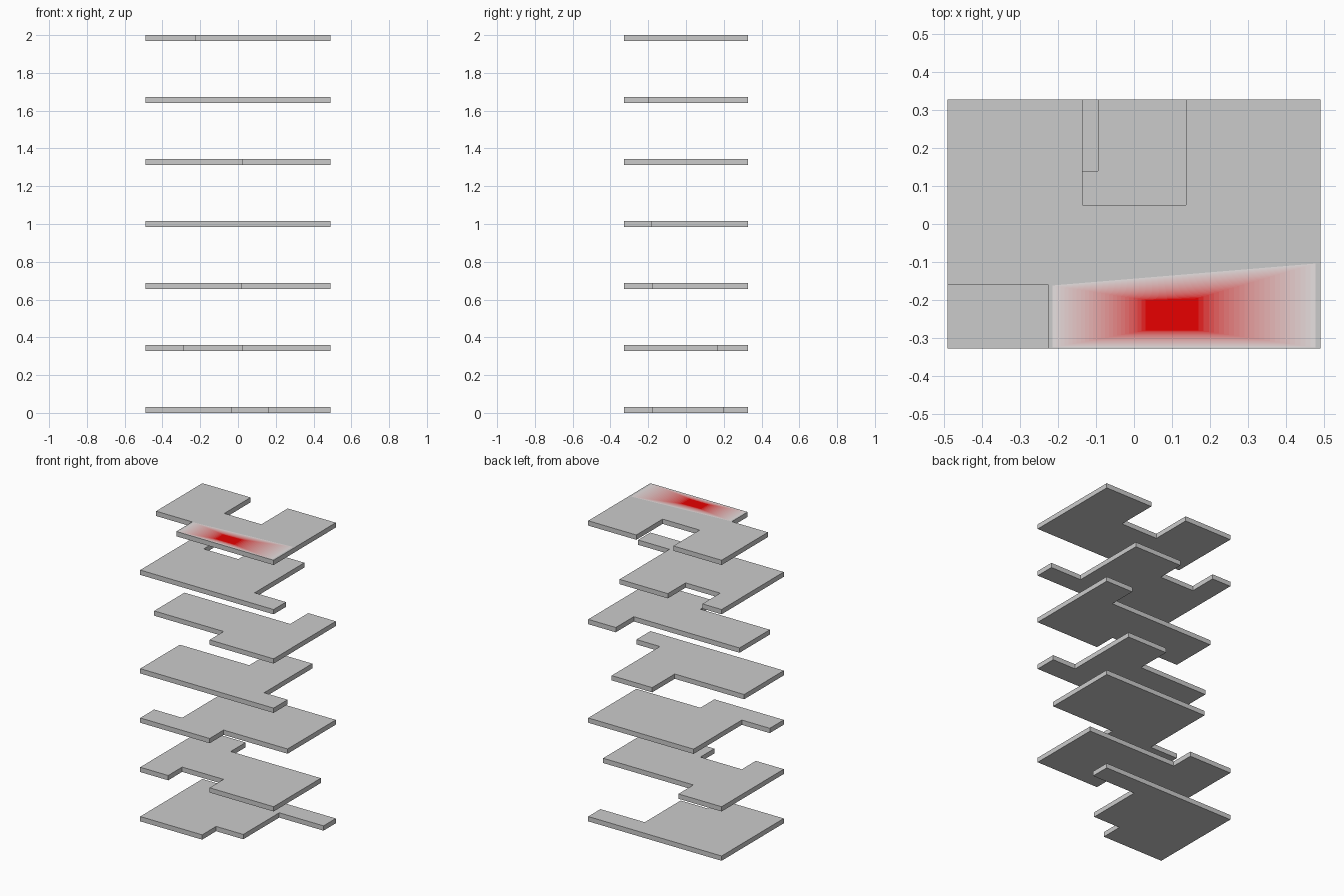
import bpy, bmesh

if "Cube" in bpy.data.objects:
    bpy.data.objects.remove(bpy.data.objects["Cube"])

HX, HY = 0.491, 0.327      # half extents of every slab
STEP, THICK = 0.328, 0.032  # level spacing and slab thickness
F = -0.18                   # common depth of the front / side notches

# Slab outlines, bottom to top, counter-clockwise from the front left
outlines = [
    [(-HX, -HY), (-0.035, -HY), (-0.035, F), (0.165, F), (0.165, 0.198), (HX, 0.198), (HX, HY), (-HX, HY)],
    [(-HX, -HY), (-0.285, -HY), (-0.285, F), (0.02, F), (0.02, -HY), (HX, -HY), (HX, 0.17),
     (-0.173, 0.17), (-0.173, HY), (-HX, HY)],
    [(-HX, -HY), (0.02, -HY), (0.02, F), (HX, F), (HX, HY), (-0.285, HY), (-0.285, F), (-HX, F)],
    [(-HX, -HY), (HX, -HY), (HX, F), (0.318, F), (0.318, HY), (0.02, HY), (0.02, 0.09), (-HX, 0.09)],
    [(-HX, F), (0.02, F), (0.02, -HY), (HX, -HY), (HX, HY), (0.288, HY), (0.288, 0.138), (-HX, 0.138)],
    [(-HX, -HY), (HX, -HY), (HX, -0.197), (0.26, -0.197), (0.26, HY), (-0.095, HY), (-0.095, 0.14),
     (-0.35, 0.14), (-0.35, HY), (-HX, HY)],
    [(-HX, -0.16), (-0.225, -0.16), (-0.225, -HY), (HX, -HY), (HX, HY), (0.137, HY), (0.137, 0.05),
     (-0.136, 0.05), (-0.136, HY), (-HX, HY)],
]


def make_slab(name, outline, z, paint=None):
    bm = bmesh.new()
    low = [bm.verts.new((x, y, z)) for x, y in outline]
    top = [bm.verts.new((x, y, z + THICK)) for x, y in outline]
    n = len(outline)
    bm.faces.new(low[::-1])
    for i in range(n):
        j = (i + 1) % n
        bm.faces.new((low[i], low[j], top[j], top[i]))
    mats = paint(bm, top, z + THICK) if paint else []
    if not paint:
        bm.faces.new(top)
    mesh = bpy.data.meshes.new(name)
    bm.to_mesh(mesh)
    bm.free()
    for m in mats:
        mesh.materials.append(m)
    bpy.context.collection.objects.link(bpy.data.objects.new(name, mesh))


def red_fade(bm, top, z, rings=24):
    # Grey rest of the top face, bounded by a slanted line at the front right
    corner = bm.verts.new((HX, -0.1, z))
    bm.faces.new([top[0], top[1], corner] + top[4:])
    # Nested quads fading from grey at the rim to a red core
    outer = [(-0.225, -HY), (HX, -HY), (HX, -0.1), (-0.225, -0.16)]
    inner = [(0.03, -0.28), (0.17, -0.28), (0.17, -0.195), (0.03, -0.2)]
    mats = []

    def shade(t):
        m = bpy.data.materials.new("red_shade")
        m.diffuse_color = (0.8, 0.8 * (1 - t), 0.8 * (1 - t), 1)
        m.use_nodes = True
        m.node_tree.nodes["Principled BSDF"].inputs["Base Color"].default_value = m.diffuse_color
        mats.append(m)
        return len(mats) - 1

    grey = bpy.data.materials.new("slab_grey")
    grey.diffuse_color = (0.8, 0.8, 0.8, 1)
    grey.use_nodes = True
    grey.node_tree.nodes["Principled BSDF"].inputs["Base Color"].default_value = grey.diffuse_color
    mats.append(grey)
    prev = [top[2], top[3], corner, top[1]]
    for r in range(1, rings + 1):
        t = r / rings
        ring = [bm.verts.new((a + (c - a) * t, b + (d - b) * t, z))
                for (a, b), (c, d) in zip(outer, inner)]
        idx = shade((r - 0.5) / rings)
        for i in range(4):
            j = (i + 1) % 4
            bm.faces.new((prev[i], prev[j], ring[j], ring[i])).material_index = idx
        prev = ring
    bm.faces.new(prev).material_index = shade(1)
    return mats


# Stack of notched slabs, the topmost one painted
for k, outline in enumerate(outlines):
    last = k == len(outlines) - 1
    make_slab("top_slab" if last else f"slab_{k + 1}", outline, k * STEP, red_fade if last else None)
